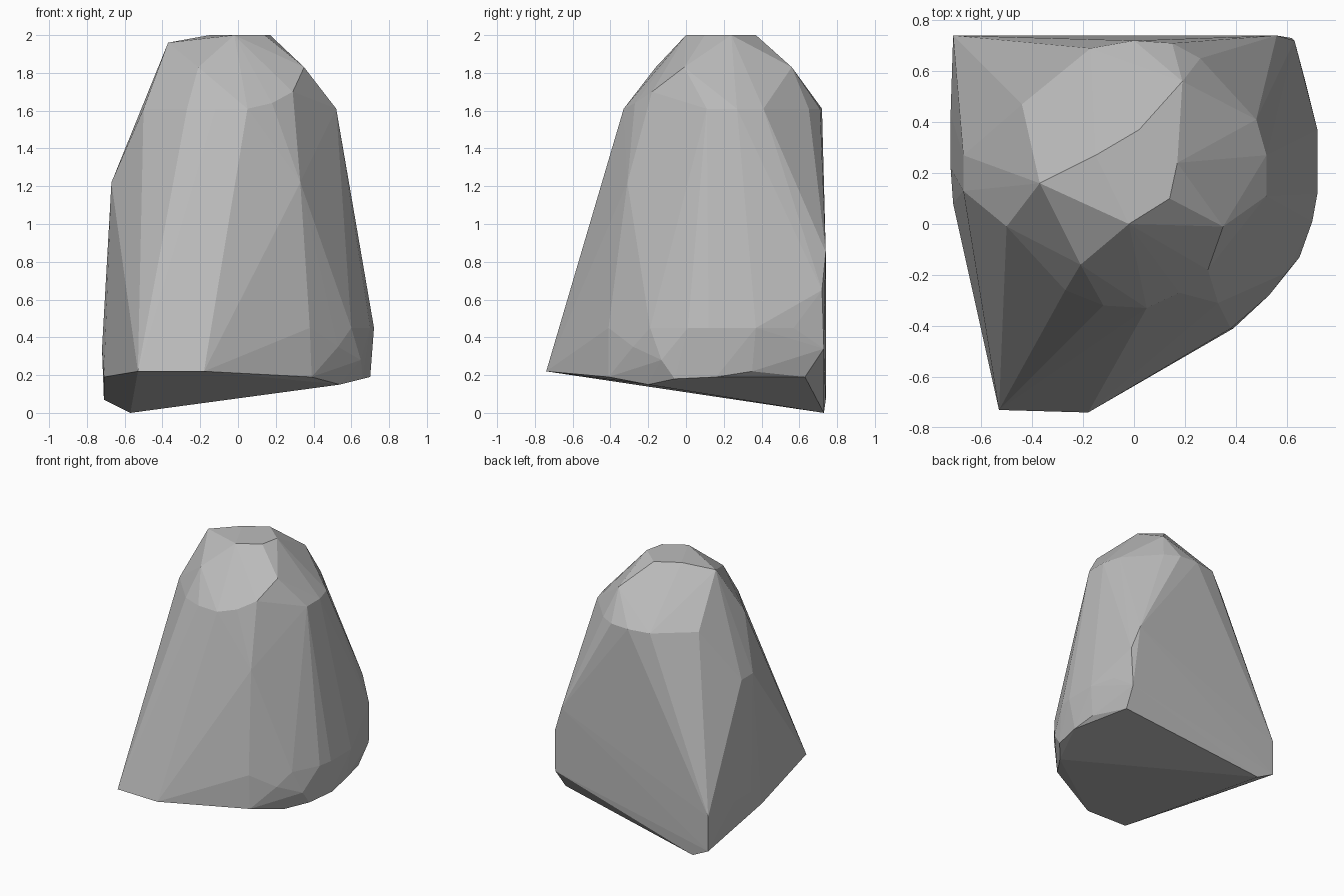
import bpy
import bmesh

# Start from an empty stage
default_cube = bpy.data.objects.get("Cube")
if default_cube:
    bpy.data.objects.remove(default_cube, do_unlink=True)


def make_material(name, red, green, blue):
    """One flat colour, shown in the viewport and in a render."""
    material = bpy.data.materials.new(name)
    material.use_nodes = True
    colour = (red, green, blue, 1)
    material.diffuse_color = colour
    shader = material.node_tree.nodes["Principled BSDF"]
    shader.inputs["Base Color"].default_value = colour
    shader.inputs["Roughness"].default_value = .9
    return material


def level(height, outline):
    """Corners of the boulder that share one height."""
    return [(x, y, height) for x, y in outline]


def make_hull(name, corners, material):
    """Wrap the corners in a faceted convex shell."""
    mesh = bpy.data.meshes.new(name)
    shell = bmesh.new()
    for corner in corners:
        shell.verts.new(corner)
    result = bmesh.ops.convex_hull(shell, input=list(shell.verts))
    # Drop any corner that ended up inside the shell
    loose = [vert for vert in shell.verts if not vert.link_faces]
    bmesh.ops.delete(shell, geom=loose, context="VERTS")
    bmesh.ops.recalc_face_normals(shell, faces=list(shell.faces))
    for face in shell.faces:
        face.smooth = False
    shell.to_mesh(mesh)
    shell.free()
    mesh.materials.append(material)
    boulder = bpy.data.objects.new(name, mesh)
    bpy.context.scene.collection.objects.link(boulder)
    return boulder


# Flat crown and the chipped corners just below it
crown = level(2, [(-.02, 0), (.14, .1), (.17, .24), (.02, .37), (-.15, .27)])
crown += [(-.37, .16, 1.96)]
crown += level(1.83, [(.35, -.01), (-.21, -.16), (.19, .56)])

# Shoulder ring where the steep sides begin
shoulder = level(1.61, [
    (-.44, .47), (-.17, .69), (0, .72), (.15, .71), (.26, .65),
    (.48, .41), (.52, .27), (.52, .11), (.05, -.33), (-.12, -.32),
    (-.27, -.26), (-.5, -.01),
])
shoulder += [(.18, -.27, 1.64), (.29, -.18, 1.7)]

# Waist corners on the left flank and the front right
waist = level(1.22, [(-.61, .02), (-.67, .13), (-.67, .27), (.33, -.31)])
waist += [(.56, .74, .85), (.63, .72, .65)]

# Widest belt low on the rounded side
belt = level(.45, [
    (.6, -.19), (.7, .01), (.72, .12), (.72, .37), (.67, .57), (.38, -.41),
])
belt += level(.34, [(.62, .73), (-.71, .74), (-.72, .43), (-.72, .22)])
belt += [(.53, -.28, .35), (.65, -.13, .28)]

# Undercut foot, tilted down towards the back
foot = level(.22, [(-.53, -.73), (-.18, -.74), (.69, .35)])
foot += level(.19, [(.39, -.41), (.7, .16), (.6, .63), (-.71, .08)])
foot += [(.54, -.2, .15), (.66, -.06, .18), (-.71, .74, .07), (-.57, .73, 0)]

stone_grey = make_material("stone grey", .5, .5, .5)
make_hull("boulder", crown + shoulder + waist + belt + foot, stone_grey)
